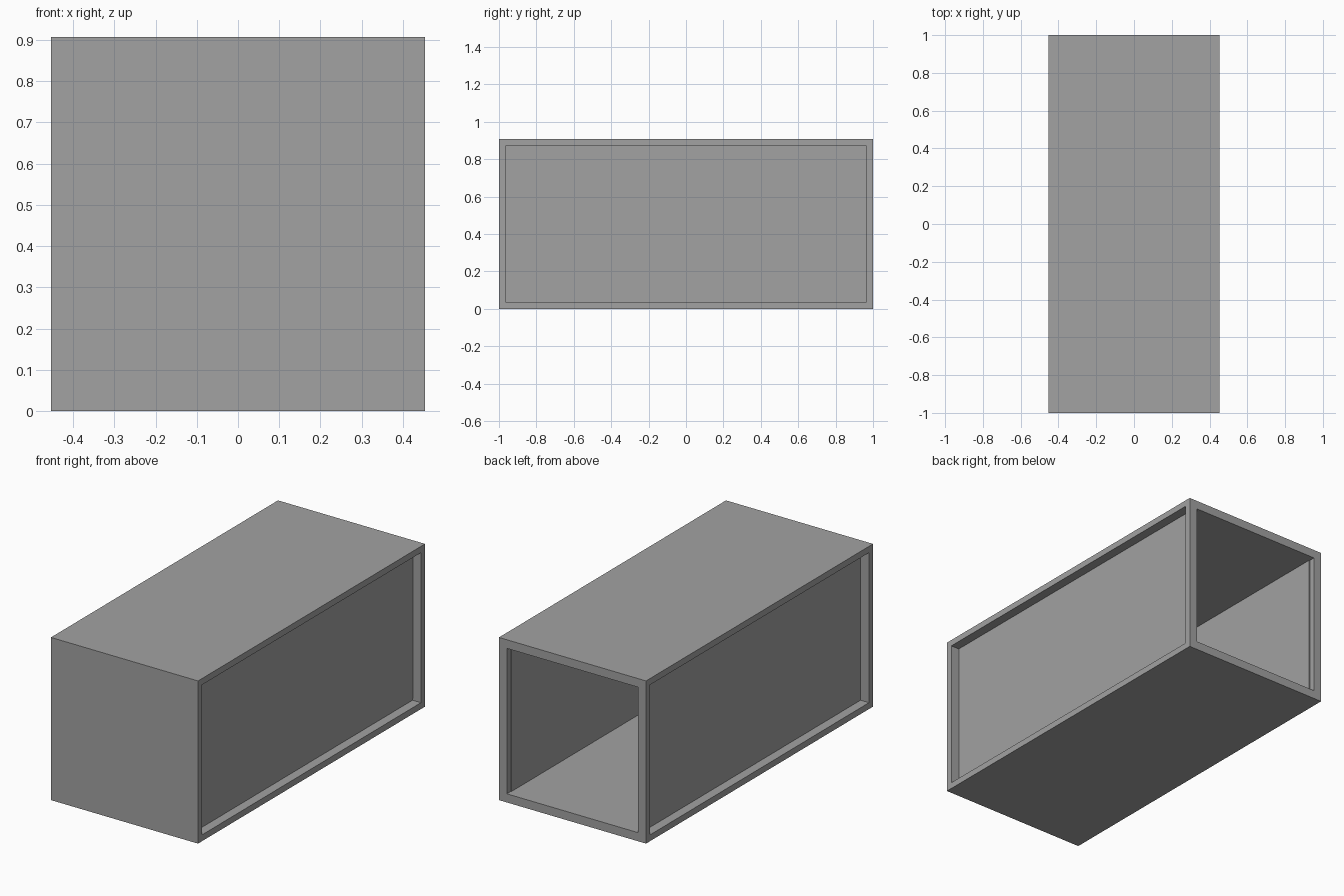
import bpy
import bmesh
from mathutils import Vector

WIDTH, LENGTH, HEIGHT = 0.907, 2.0, 0.907
FRAME, RECESS = 0.05, 0.052   # side frame width and panel depth
WALL = 0.068                  # thickness around the open end

default_cube = bpy.data.objects.get("Cube")
if default_cube:
    bpy.data.objects.remove(default_cube, do_unlink=True)

grey = bpy.data.materials.new("mid_grey")
grey.use_nodes = True
colour = (0.36, 0.36, 0.36, 1)
grey.diffuse_color = colour
grey.node_tree.nodes["Principled BSDF"].inputs["Base Color"].default_value = colour


def sink_face(bm, direction, border, depth):
    """Leave a border on the outer face in this direction and sink the rest."""
    direction = Vector(direction)
    bm.normal_update()
    face = max((f for f in bm.faces if f.normal.dot(direction) > 0.9),
               key=lambda f: f.calc_center_median().dot(direction))
    bmesh.ops.inset_individual(bm, faces=[face], thickness=border)
    sunk = bmesh.ops.extrude_discrete_faces(bm, faces=[face])["faces"][0]
    bmesh.ops.translate(bm, verts=sunk.verts, vec=-direction * depth)


# Solid block standing on the ground
bm = bmesh.new()
bmesh.ops.create_cube(bm, size=1)
bmesh.ops.scale(bm, verts=bm.verts, vec=(WIDTH, LENGTH, HEIGHT))
bmesh.ops.translate(bm, verts=bm.verts, vec=(0, 0, HEIGHT / 2))

# Recessed panels on both long sides
for side in (-1, 1):
    sink_face(bm, (side, 0, 0), FRAME, RECESS)

# Hollow interior, open at the back
sink_face(bm, (0, 1, 0), WALL, LENGTH - WALL)

mesh = bpy.data.meshes.new("open_box")
bm.to_mesh(mesh)
bm.free()
mesh.materials.append(grey)
box = bpy.data.objects.new("open_box", mesh)
bpy.context.collection.objects.link(box)
